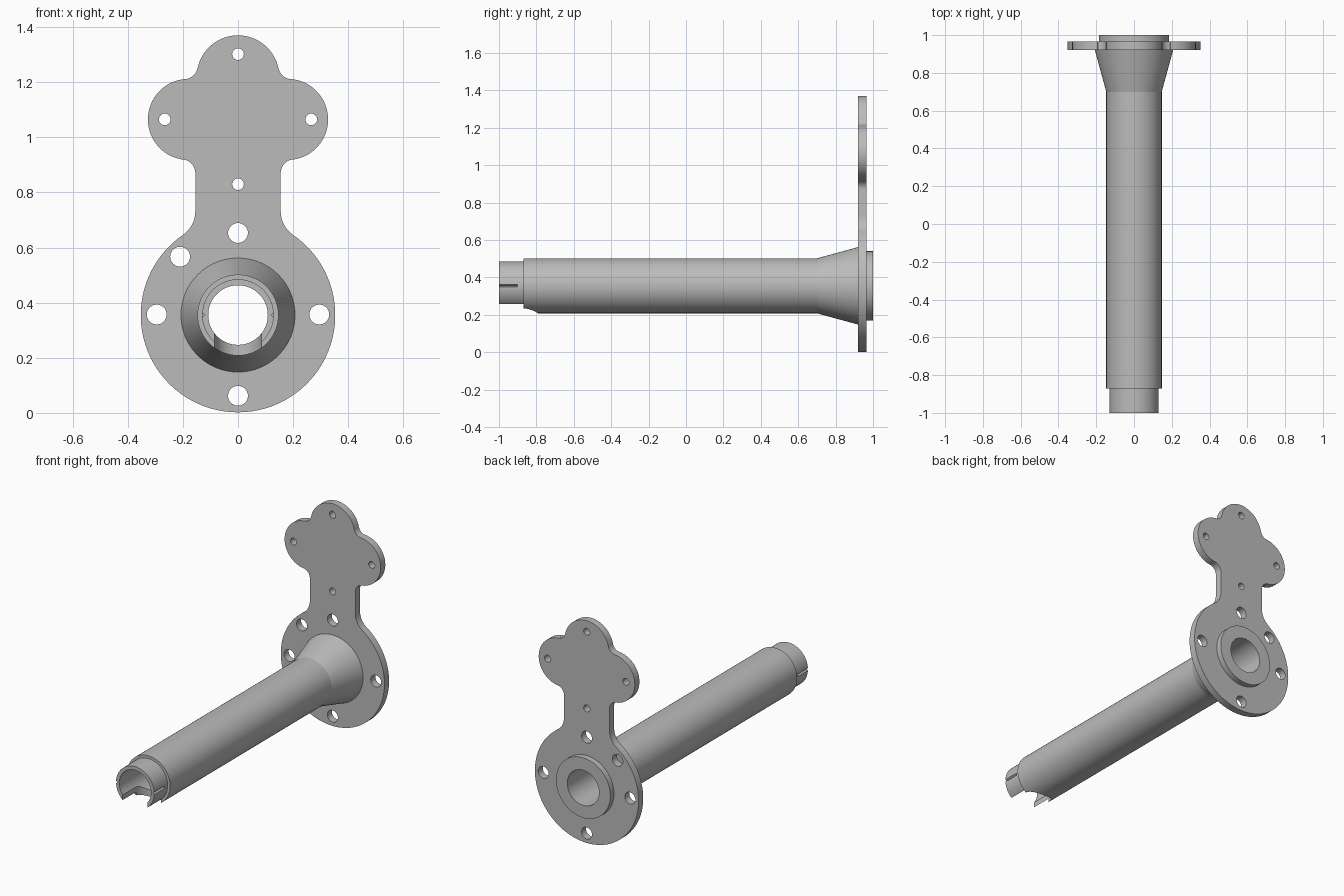
import bpy, bmesh
from math import sin, cos, pi, radians

cube = bpy.data.objects.get("Cube")
if cube:
    bpy.data.objects.remove(cube, do_unlink=True)

grey = bpy.data.materials.new("plain grey")
grey.use_nodes = True
grey.diffuse_color = (0.5, 0.5, 0.5, 1)
grey.node_tree.nodes["Principled BSDF"].inputs["Base Color"].default_value = (0.5, 0.5, 0.5, 1)

AXIS_Z = 0.355    # height of the tube axis
BORE = 0.108


def arc(cx, cy, r, start, end, step=4):
    """Points along an arc, angles in degrees."""
    n = max(2, round(abs(end - start) / step))
    angles = [radians(start + (end - start) * i / n) for i in range(n + 1)]
    return [(cx + r * cos(a), cy + r * sin(a)) for a in angles]


def circle(cx, cy, r):
    return arc(cx, cy, r, 0, 360, 7.5)[:-1]


def select_only(obj):
    bpy.ops.object.select_all(action='DESELECT')
    obj.select_set(True)
    bpy.context.view_layer.objects.active = obj


def prism(name, loops, half_depth, location, upright):
    """Solid from a flat outline with holes; upright turns it to face front."""
    curve = bpy.data.curves.new(name, 'CURVE')
    curve.dimensions = '2D'
    curve.fill_mode = 'BOTH'
    curve.extrude = half_depth
    for loop in loops:
        spline = curve.splines.new('POLY')
        spline.points.add(len(loop) - 1)
        for point, (x, y) in zip(spline.points, loop):
            point.co = (x, y, 0, 1)
        spline.use_cyclic_u = True
    obj = bpy.data.objects.new(name, curve)
    bpy.context.collection.objects.link(obj)
    obj.location = location
    if upright:
        obj.rotation_euler.x = pi / 2
    select_only(obj)
    bpy.ops.object.convert(target='MESH')
    obj = bpy.context.object
    bm = bmesh.new()
    bm.from_mesh(obj.data)
    bmesh.ops.remove_doubles(bm, verts=bm.verts, dist=0.0001)
    bmesh.ops.recalc_face_normals(bm, faces=bm.faces)
    bm.to_mesh(obj.data)
    bm.free()
    return obj


def lathe(name, profile, steps=96):
    """Closed (radius, y) profile spun around the tube axis."""
    bm = bmesh.new()
    verts = [bm.verts.new((r, y, 0)) for r, y in profile]
    edges = [bm.edges.new((v, verts[i - 1])) for i, v in enumerate(verts)]
    bmesh.ops.spin(bm, geom=verts + edges, cent=(0, 0, 0), axis=(0, 1, 0),
                   angle=2 * pi, steps=steps, use_merge=True)
    bmesh.ops.remove_doubles(bm, verts=bm.verts, dist=0.0001)
    bmesh.ops.recalc_face_normals(bm, faces=bm.faces)
    mesh = bpy.data.meshes.new(name)
    bm.to_mesh(mesh)
    bm.free()
    obj = bpy.data.objects.new(name, mesh)
    bpy.context.collection.objects.link(obj)
    obj.location.z = AXIS_Z
    return obj


def cut(obj, cutter):
    cutter.hide_render = True
    mod = obj.modifiers.new("cut", 'BOOLEAN')
    mod.operation = 'DIFFERENCE'
    mod.solver = 'EXACT'
    mod.object = cutter
    select_only(obj)
    bpy.ops.object.modifier_apply(modifier=mod.name)
    bpy.data.objects.remove(cutter, do_unlink=True)


def finish(obj):
    obj.data.materials.clear()
    obj.data.materials.append(grey)
    select_only(obj)
    bpy.ops.object.shade_smooth_by_angle(angle=radians(12))


# Mounting plate: round flange, straight neck and three lobes, tangent arcs
half = (arc(0, AXIS_Z, 0.353, -90, 55.4)
        + arc(0.26, 0.732, 0.105, 235.4, 180)
        + arc(0.205, 0.87, 0.05, 180, 97.3)
        + arc(0.18, 1.065, 0.147, -82.7, 85.3)
        + arc(0.196, 1.261, 0.05, 265.3, 191.8)
        + arc(0, 1.22, 0.15, 11.8, 90))
outline = half + [(-x, z) for x, z in reversed(half[1:-1])]

bolt_holes = [(0, 0.653), (0, 0.062), (0.295, 0.357), (-0.295, 0.357), (-0.21, 0.567)]
pin_holes = [(0, 1.302), (0.266, 1.065), (-0.266, 1.065), (0, 0.83)]
holes = [circle(x, z, 0.036) for x, z in bolt_holes]
holes += [circle(x, z, 0.021) for x, z in pin_holes]
holes.append(circle(0, AXIS_Z, 0.15))
plate = prism("mounting_plate", [outline] + holes, 0.0225, (0, 0.9425, 0), True)
finish(plate)

# Tube: stepped nose, long barrel, flared root and rear boss
tube = lathe("tube", [
    (BORE, -1), (0.13, -1), (0.13, -0.87), (0.147, -0.87), (0.147, 0.7),
    (0.207, 0.92), (0.185, 0.94), (0.185, 1), (BORE, 1)])

# Round-ended slot under the nose
slot = [(-0.085, -1.1), (0.085, -1.1)] + arc(0, -0.875, 0.085, 0, 180)
cut(tube, prism("slot_cutter", [slot], 0.13, (0, 0, 0.2), False))

# Fine V grooves on both sides of the nose
for side in (-1, 1):
    groove = [(side * 0.12, AXIS_Z), (side * 0.14, AXIS_Z - 0.015), (side * 0.14, AXIS_Z + 0.015)]
    cut(tube, prism("groove_cutter", [groove], 0.1, (0, -1, 0), True))
finish(tube)
